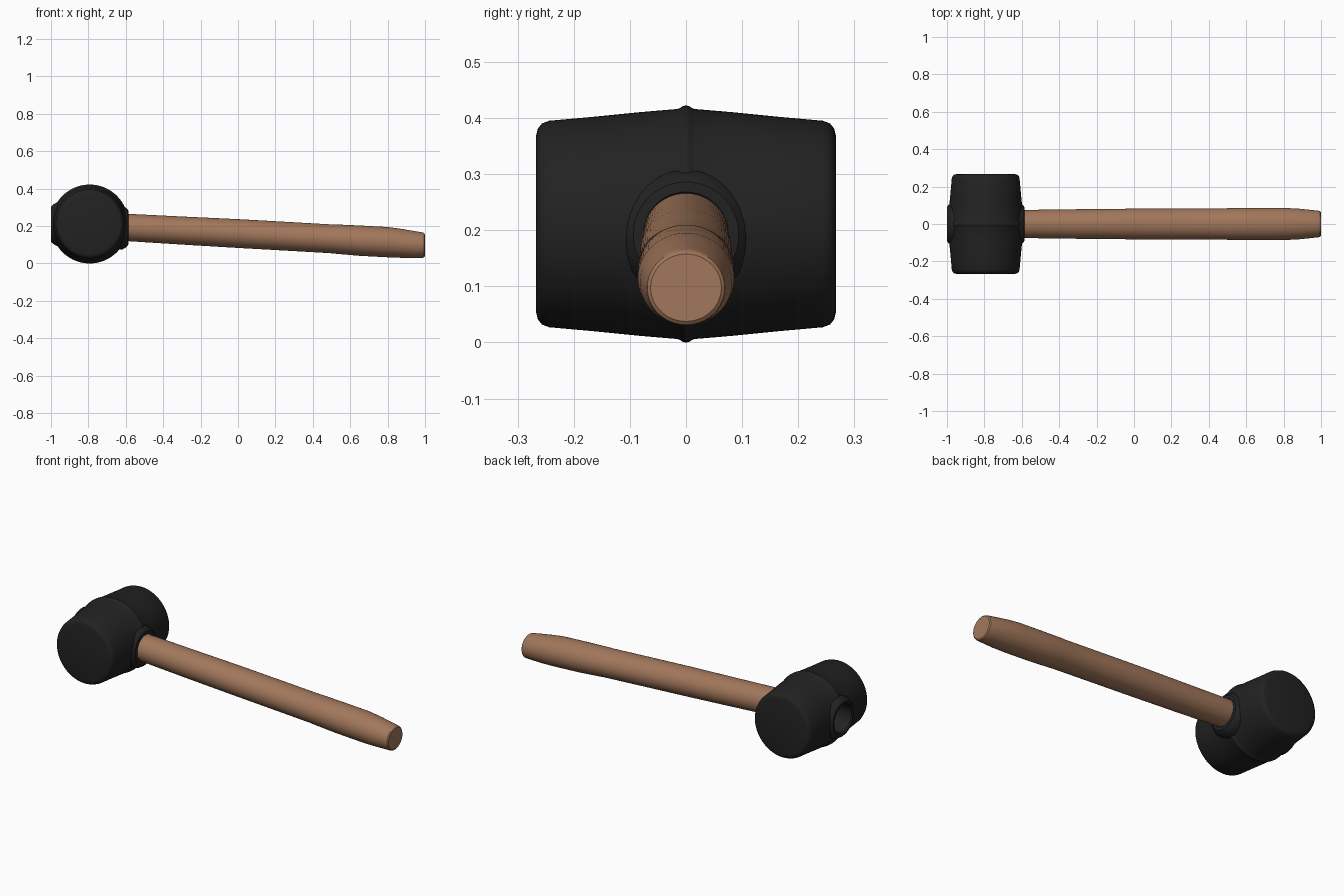
import bpy, bmesh, math
from mathutils import Vector

if "Cube" in bpy.data.objects:
    bpy.data.objects.remove(bpy.data.objects["Cube"])


def material(name, rgb):
    m = bpy.data.materials.new(name)
    m.diffuse_color = (*rgb, 1)
    m.use_nodes = True
    m.node_tree.nodes["Principled BSDF"].inputs["Base Color"].default_value = m.diffuse_color
    return m


RUBBER = material("black_rubber", (0.016, 0.016, 0.016))
WOOD = material("brown_wood", (0.36, 0.185, 0.105))


def loft(name, rings, mat, n=64, axis="x", angle=35, closed=False):
    """Skin elliptical rings (centre, side radius, height radius) along x or y."""
    bm = bmesh.new()
    loops = []
    for c, ra, rb in rings:
        ring = []
        for i in range(n):
            t = 2 * math.pi * i / n
            a, b = ra * math.cos(t), rb * math.sin(t)
            off = (0, a, b) if axis == "x" else (a, 0, b)
            ring.append(bm.verts.new(Vector(c) + Vector(off)))
        loops.append(ring)
    pairs = list(zip(loops, loops[1:]))
    if closed:
        pairs.append((loops[-1], loops[0]))
    for p, q in pairs:
        for i in range(n):
            j = (i + 1) % n
            bm.faces.new((p[i], p[j], q[j], q[i]))
    if not closed:
        bm.faces.new(loops[0])
        bm.faces.new(loops[-1])
    bmesh.ops.recalc_face_normals(bm, faces=bm.faces[:])
    me = bpy.data.meshes.new(name)
    bm.to_mesh(me)
    bm.free()
    me.materials.append(mat)
    ob = bpy.data.objects.new(name, me)
    bpy.context.collection.objects.link(ob)
    bpy.ops.object.select_all(action="DESELECT")
    ob.select_set(True)
    bpy.context.view_layer.objects.active = ob
    bpy.ops.object.shade_smooth_by_angle(angle=math.radians(angle))
    return ob


# Barrel-shaped head with rounded ends and a moulding seam round the middle
HX, HZ = -0.793, 0.211
half = [(0.267, 0.158), (0.264, 0.170), (0.257, 0.179), (0.244, 0.184),
        (0.16, 0.1915), (0.08, 0.1995), (0.015, 0.205), (0.010, 0.207),
        (0.005, 0.2105)]
profile = [(-y, r) for y, r in half] + [(0, 0.211)] + [(y, r) for y, r in reversed(half)]
head = loft("mallet_head", [((HX, y, HZ), r * 0.985, r) for y, r in profile],
            RUBBER, n=96, axis="y")

# Round recess in the far side of the head
SZ = 0.21
cutter = loft("recess_cutter", [((x, 0, SZ), 0.084, 0.084) for x in (-1.1, -0.86)], RUBBER)
cutter.hide_render = True
mod = head.modifiers.new("recess", "BOOLEAN")
mod.object = cutter
mod.operation = "DIFFERENCE"
mod.solver = "EXACT"
bpy.context.view_layer.objects.active = head
bpy.ops.object.modifier_apply(modifier="recess")
bpy.data.objects.remove(cutter)


# Socket collars: one round the recess, one where the handle enters
def collar(name, outer_x, s, z, inner):
    prof = [(0.09, inner), (0.006, inner), (0.0, inner + 0.006), (0.001, 0.094),
            (0.010, 0.104), (0.030, 0.116), (0.09, 0.12)]
    loft(name, [((outer_x + s * d, 0, z), r, r) for d, r in prof], RUBBER, closed=True)


collar("recess_collar", -1.0, 1, SZ, 0.078)
collar("handle_collar", -0.586, -1, 0.192, 0.07)

# Slightly drooping handle: x, centre z, half width, half height
stations = [(-0.80, 0.206, 0.073, 0.072), (-0.60, 0.193, 0.075, 0.073),
            (-0.30, 0.176, 0.079, 0.075), (0.0, 0.160, 0.082, 0.077),
            (0.25, 0.146, 0.083, 0.077), (0.495, 0.132, 0.084, 0.077),
            (0.505, 0.1315, 0.085, 0.078), (0.65, 0.122, 0.086, 0.081),
            (0.80, 0.114, 0.086, 0.081), (0.88, 0.107, 0.082, 0.077),
            (0.95, 0.101, 0.075, 0.071), (0.985, 0.098, 0.071, 0.068),
            (0.994, 0.0975, 0.069, 0.066), (0.999, 0.0975, 0.063, 0.060)]
loft("wooden_handle", [((x, 0, z), w, h) for x, z, w, h in stations], WOOD)
